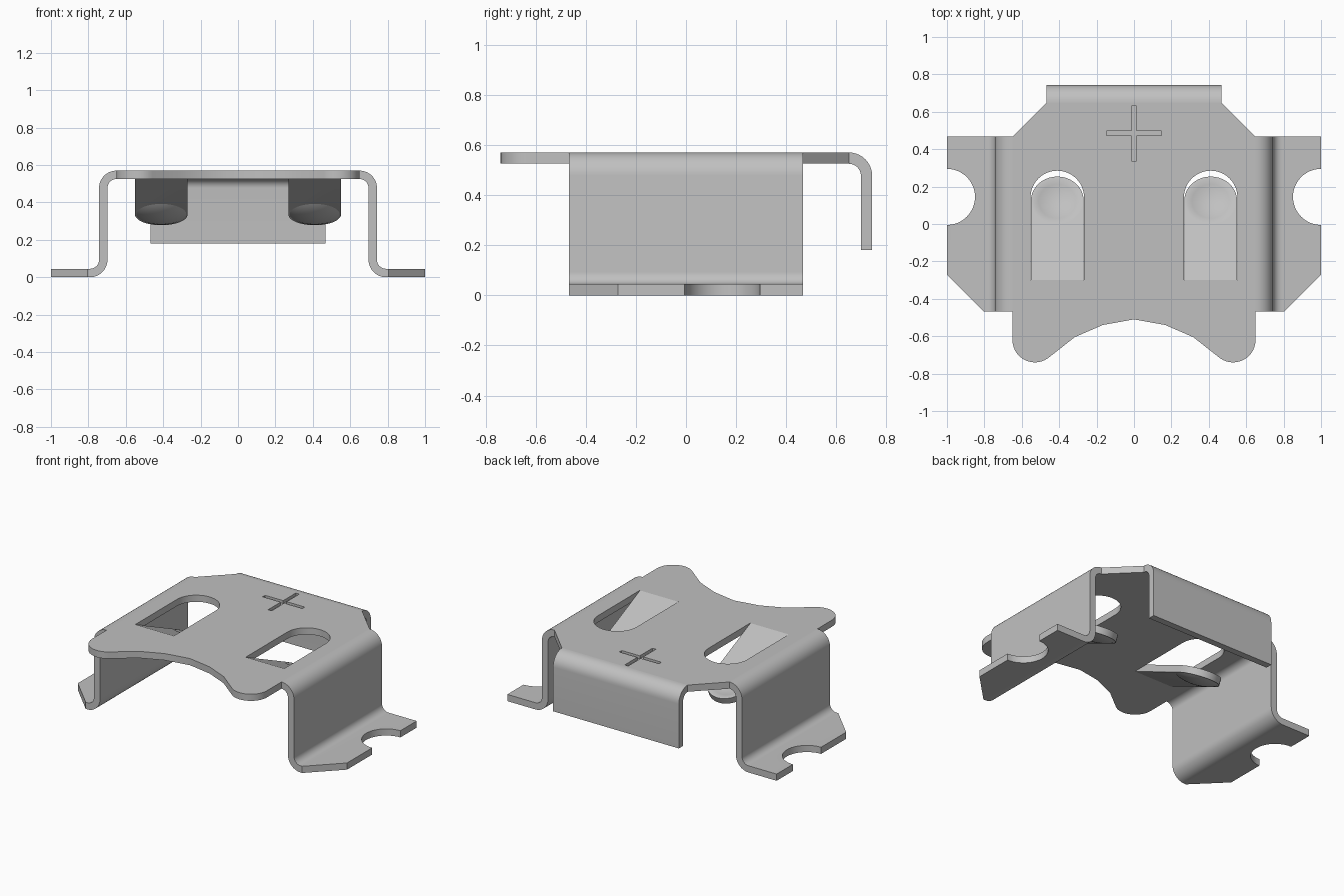
import bpy, bmesh, math
from mathutils import Vector

if "Cube" in bpy.data.objects:
    bpy.data.objects.remove(bpy.data.objects["Cube"])

T = 0.045            # sheet thickness
TOP = 0.57           # upper surface height
R = 0.093            # outer bend radius

steel = bpy.data.materials.new("grey steel")
steel.diffuse_color = (0.53, 0.53, 0.53, 1)
steel.use_nodes = True
steel.node_tree.nodes["Principled BSDF"].inputs["Base Color"].default_value = steel.diffuse_color


def add_object(name, bm):
    me = bpy.data.meshes.new(name)
    bm.to_mesh(me)
    bm.free()
    me.materials.append(steel)
    ob = bpy.data.objects.new(name, me)
    bpy.context.collection.objects.link(ob)
    return ob


def arc(cx, cy, r, a0, a1, n=10):
    return [(cx + r * math.cos(math.radians(a0 + (a1 - a0) * i / n)),
             cy + r * math.sin(math.radians(a0 + (a1 - a0) * i / n))) for i in range(n + 1)]


def prism(name, pts, lo, hi, place):
    """Closed 2D profile swept between lo and hi; place maps (u, v, w) to xyz."""
    bm = bmesh.new()
    a = [bm.verts.new(place(u, v, lo)) for u, v in pts]
    b = [bm.verts.new(place(u, v, hi)) for u, v in pts]
    bm.faces.new(a)
    bm.faces.new(b[::-1])
    n = len(pts)
    for i in range(n):
        bm.faces.new((a[i], b[i], b[(i + 1) % n], a[(i + 1) % n]))
    bmesh.ops.recalc_face_normals(bm, faces=bm.faces)
    return add_object(name, bm)


def plan(u, v, w): return Vector((u, v, w))
def along_y(u, v, w): return Vector((u, w, v))
def along_x(u, v, w): return Vector((w, u, v))


def activate(ob):
    bpy.ops.object.select_all(action='DESELECT')
    ob.select_set(True)
    bpy.context.view_layer.objects.active = ob


def cut(ob, cutter):
    m = ob.modifiers.new("cut", 'BOOLEAN')
    m.operation, m.solver, m.object = 'DIFFERENCE', 'EXACT', cutter
    activate(ob)
    bpy.ops.object.modifier_apply(modifier=m.name)
    bpy.data.objects.remove(cutter, do_unlink=True)


def finish(ob, mirror=False):
    activate(ob)
    if mirror:
        ob.modifiers.new("mirror", 'MIRROR').use_mirror_merge = False
        bpy.ops.object.modifier_apply(modifier="mirror")
    bpy.ops.object.shade_smooth_by_angle(angle=math.radians(30))


# Top plate: chamfered rear, rounded front horns, concave front edge
half = [(0.467, 0.65), (0.65, 0.467)] + arc(0.53, -0.62, 0.12, 0, -127, 14) + [(0.317, -0.605), (0.167, -0.54)]
outline = half + [(0, -0.51)] + [(-x, y) for x, y in reversed(half)]
plate = prism("top_plate", outline, TOP - T, TOP, plan)
SX, SY, SR, HINGE = 0.41, 0.142, 0.143, -0.3
for s in (-1, 1):
    slot = arc(s * SX, SY, SR, 0, 180, 24) + [(s * SX - SR, HINGE), (s * SX + SR, HINGE)]
    cut(plate, prism("slot_cutter", slot, 0.4, 0.7, plan))

# Engraved plus mark
a, w, cy = 0.147, 0.013, 0.485
quarter = [(a, -w), (a, w), (w, w)]
plus = []
for k in range(4):
    c, s = round(math.cos(k * math.pi / 2)), round(math.sin(k * math.pi / 2))
    plus += [(x * c - y * s, cy + x * s + y * c) for x, y in quarter]
cut(plate, prism("plus_cutter", plus, TOP - 0.02, TOP + 0.1, plan))
finish(plate)

# Side legs: Z-bent strip with a foot, mirrored to both sides
ux, uz = 0.65, TOP - R
lx, lz = ux + R - T + R, R
leg_profile = (arc(ux, uz, R, 90, 0) + arc(lx, lz, R - T, 180, 270) + [(1, T), (1, 0)]
               + arc(lx, lz, R, 270, 180) + arc(ux, uz, R - T, 0, 90))
legs = prism("side_legs", leg_profile, -0.467, 0.467, along_y)
cut(legs, prism("notch_cutter", arc(1.0, 0.145, 0.15, 0, 352.5, 47), -0.1, 0.1, plan))
cut(legs, prism("corner_cutter", [(0.804, -0.467), (1.1, -0.171), (1.1, -0.6), (0.804, -0.6)], -0.1, 0.1, plan))
finish(legs, mirror=True)

# Rear flap bent downward
flap_profile = (arc(0.65, uz, R, 90, 0) + [(0.65 + R, 0.18), (0.65 + R - T, 0.18)]
                + arc(0.65, uz, R - T, 0, 90))
finish(prism("rear_flap", flap_profile, -0.467, 0.467, along_x))

# Spring tongues: slope down from the slot's front edge, dimpled round tip
ang = math.radians(24.4)
ca, sa = math.cos(ang), math.sin(ang)
L, TR, DR, DEPTH, N = 0.467, 0.141, 0.125, 0.03, 40
bm = bmesh.new()


def tongue_vert(u, v, bulge=0.0):
    d = L + v
    return bm.verts.new((SX + u, HINGE + d * ca + bulge * sa, TOP - d * sa + bulge * ca))


rings = []
for r in (TR, DR, 0.1, 0.075, 0.05, 0.025):
    dip = -DEPTH * max(0.0, 1 - (r / DR) ** 2)
    rings.append([tongue_vert(r * math.cos(2 * math.pi * i / N), r * math.sin(2 * math.pi * i / N), dip)
                  for i in range(N)])
tip = tongue_vert(0, 0, -DEPTH)
for i in range(N):
    j = (i + 1) % N
    for o, n in zip(rings, rings[1:]):
        bm.faces.new((o[i], o[j], n[j], n[i]))
    bm.faces.new((rings[-1][i], rings[-1][j], tip))
front = [rings[0][i % N] for i in range(N, N // 2 - 1, -1)]
bm.faces.new([tongue_vert(-TR, -L), tongue_vert(TR, -L)] + front)
bm.normal_update()
for f in bm.faces:
    if f.normal.z < 0:
        f.normal_flip()
tongues = add_object("spring_tongues", bm)
solid = tongues.modifiers.new("thickness", 'SOLIDIFY')
solid.thickness, solid.offset = T, -1
activate(tongues)
bpy.ops.object.modifier_apply(modifier="thickness")
finish(tongues, mirror=True)
